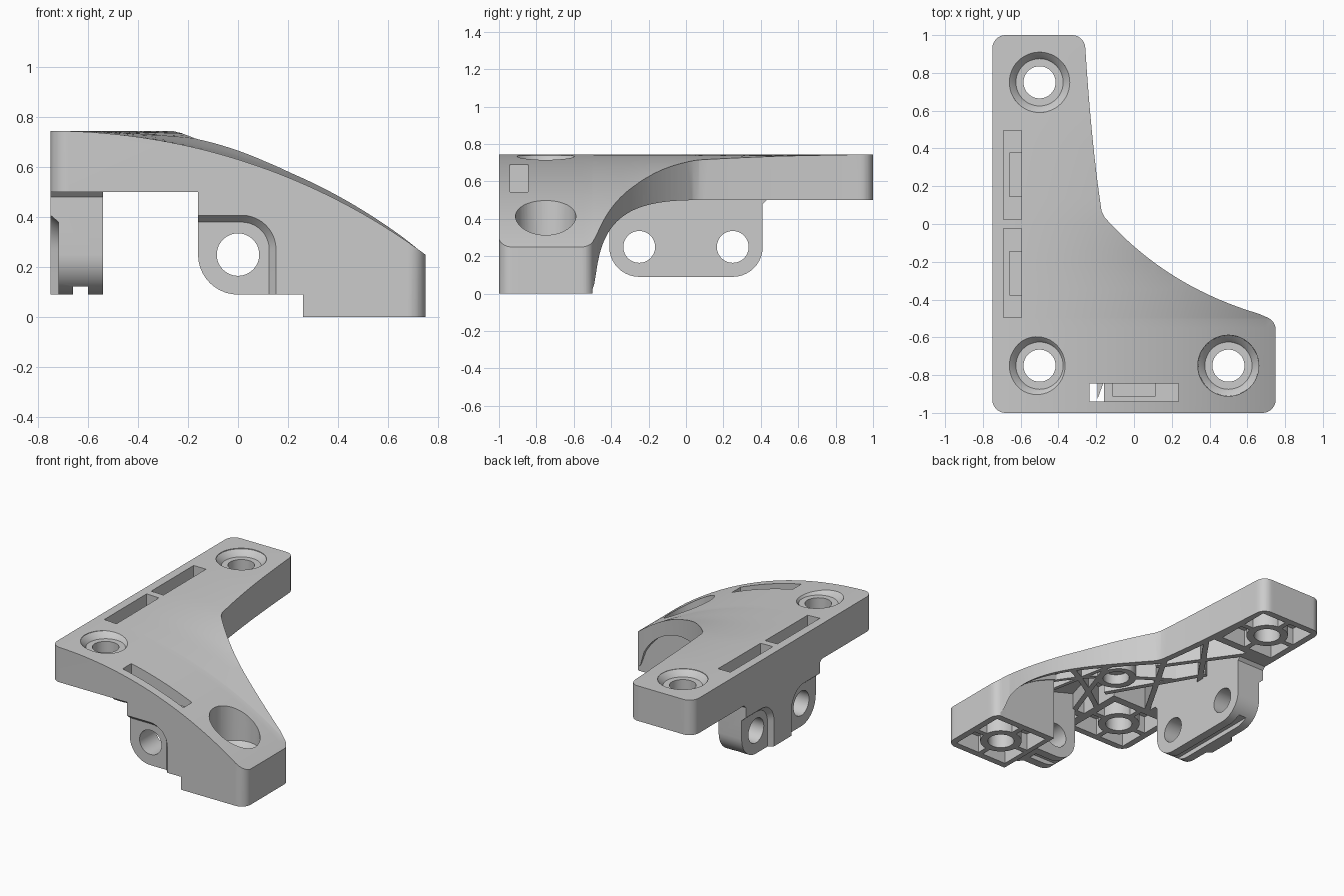
import bpy, bmesh
from math import sin, cos, pi, sqrt, radians
from mathutils import Vector

if "Cube" in bpy.data.objects:
    bpy.data.objects.remove(bpy.data.objects["Cube"])


def make(name, verts, faces):
    bm = bmesh.new()
    vs = [bm.verts.new(v) for v in verts]
    for f in faces:
        bm.faces.new([vs[i] for i in f])
    bmesh.ops.recalc_face_normals(bm, faces=bm.faces)
    me = bpy.data.meshes.new(name)
    bm.to_mesh(me)
    bm.free()
    ob = bpy.data.objects.new(name, me)
    bpy.context.collection.objects.link(ob)
    return ob


def loft(*rings):
    n = len(rings[0])
    verts = [p for r in rings for p in r]
    faces = [list(range(n)), list(range(len(verts) - n, len(verts)))]
    for k in range(len(rings) - 1):
        for i in range(n):
            j = (i + 1) % n
            faces.append([k * n + i, k * n + j, k * n + n + j, k * n + n + i])
    return make("helper", verts, faces)


def prism(pts, z0, z1):
    return loft([(x, y, z0) for x, y in pts], [(x, y, z1) for x, y in pts])


def box(x0, x1, y0, y1, z0, z1):
    return prism([(x0, y0), (x1, y0), (x1, y1), (x0, y1)], z0, z1)


def arc(cx, cy, r, a0, a1, n=10):
    return [(cx + r * cos(radians(a0 + (a1 - a0) * i / n)),
             cy + r * sin(radians(a0 + (a1 - a0) * i / n))) for i in range(n + 1)]


def circle(cx, cy, r):
    return arc(cx, cy, r, 0, 360 * 47 / 48, 47)


def rib(x, y, length, angle, w=0.035):
    d, a = length / 2, radians(angle)
    u, v = Vector((cos(a), sin(a))) * d, Vector((-sin(a), cos(a))) * w / 2
    c = Vector((x, y))
    return prism([tuple(c + p) for p in (-u - v, u - v, u + v, v - u)], -1.5, 1.2)


def boolean(a, b, op='DIFFERENCE'):
    m = a.modifiers.new("bool", 'BOOLEAN')
    m.operation, m.object, m.solver = op, b, 'EXACT'
    bpy.context.view_layer.objects.active = a
    bpy.ops.object.modifier_apply(modifier=m.name)
    bpy.data.objects.remove(b)


def bezier(p, q, r, n):
    return [tuple(p[k] * (1 - t) ** 2 + 2 * q[k] * t * (1 - t) + r[k] * t * t for k in (0, 1))
            for t in [i / n for i in range(n + 1)]]


# Surfaces: arched top that flattens towards the back, and underside
def top(x, y):
    drop = 2.52 - sqrt(2.52 ** 2 - (max(x, -0.75) + 0.75) ** 2)
    keys = [(-9, 1), (-0.5, 1), (-0.25, 0.87), (0.06, 0.45), (0.5, 0.17), (1, 0), (9, 0)]
    for (a, f), (b, g) in zip(keys, keys[1:]):
        if y <= b:
            return 0.745 - drop * (f + (g - f) * (y - a) / (b - a))


def bottom(x, y):
    if x >= 0.26 and y <= -0.5:
        return 0.0
    return 0.5 * sqrt(max(0, 1 - (max(x + 0.17, 0) / 0.87) ** 2))


def field(tf, bf):
    xs = sorted([-0.85 + 1.7 * i / 44 for i in range(45)] + [0.259, 0.26])
    ys = sorted([-1.1 + 2.2 * i / 32 for i in range(33)] + [-0.5, -0.499])
    nx, ny = len(xs), len(ys)
    verts = [(x, y, f(x, y)) for f in (tf, bf) for y in ys for x in xs]
    N, faces = nx * ny, []
    for j in range(ny - 1):
        for i in range(nx - 1):
            a = j * nx + i
            for s in (0, N):
                faces += [[a + s, a + 1 + s, a + nx + 1 + s], [a + s, a + nx + 1 + s, a + nx + s]]
    edge = ([i for i in range(nx)] + [j * nx + nx - 1 for j in range(1, ny)] +
            [(ny - 1) * nx + i for i in range(nx - 2, -1, -1)] + [j * nx for j in range(ny - 2, 0, -1)])
    for a, b in zip(edge, edge[1:] + edge[:1]):
        faces.append([a, b, b + N, a + N])
    return make("helper", verts, faces)


def inset(pts, d):
    out = []
    for i, p in enumerate(pts):
        p = Vector(p)
        e = (p - Vector(pts[i - 1])).normalized()
        f = (Vector(pts[(i + 1) % len(pts)]) - p).normalized()
        n, m = Vector((-e.y, e.x)), Vector((-f.y, f.x))
        out.append(tuple(p + (n + m) * d / (1 + n.dot(m))))
    return out


# Outline seen from above
outline = (arc(-0.68, -0.93, 0.07, 180, 270, 8) + arc(0.68, -0.93, 0.07, 270, 360, 8) +
           arc(0.68, -0.56, 0.07, 0, 68, 6) + bezier((0.66, -0.475), (0.17, -0.33), (-0.155, 0.035), 24) +
           bezier((-0.172, 0.07), (-0.225, 0.42), (-0.257, 0.92), 14) +
           arc(-0.328, 0.93, 0.07, 5, 90, 8) + arc(-0.68, 0.93, 0.07, 90, 180, 8))
bracket = prism(outline, -0.2, 1)
boolean(bracket, field(top, bottom), 'INTERSECT')
bracket.name = bracket.data.name = "corner_bracket"

# Hollow underside with stiffening ribs
cavity = prism(inset(outline, 0.045), -0.5, 1)
boolean(cavity, field(lambda x, y: top(x, y) - 0.06, lambda x, y: -1.0), 'INTERSECT')
screws = [(-0.5, 0.75, 0.5), (-0.5, -0.75, 0.5), (0.5, -0.75, 0)]
for x, y, z in screws:
    boolean(cavity, box(x - 0.26, x + 0.26, y - 0.26, y + 0.26, -1.4, 1.1))
for x, y, l, a in [(-0.38, 0.25, 0.6, 55), (-0.38, 0.22, 0.6, -55), (-0.38, -0.24, 0.7, 60),
                   (-0.35, -0.2, 0.7, -60), (0.0, -0.35, 1.0, -33), (0.0, -0.5, 0.8, 35),
                   (0.12, -0.5, 0.9, -75), (-0.1, -0.62, 0.8, 70)]:
    boolean(cavity, rib(x, y, l, a))
boolean(cavity, prism(circle(-0.1, -0.3, 0.13), -1.3, 1.3))
boolean(bracket, cavity)
boolean(bracket, prism(circle(-0.1, -0.3, 0.085), 0.2, 0.57))

# Front lug below the plate
front = ([(-0.28, 0.68), (-0.28, 0.5), (-0.16, 0.5)] + arc(0, 0.25, 0.16, 180, 270) +
         [(0.3, 0.09), (0.3, 0.48), (0.1, 0.56)])
boolean(bracket, loft([(x, -1, z) for x, z in front], [(x, -0.79, z) for x, z in front]), 'UNION')

# Side lug with rounded lower corners
side = ([(-0.53, 0.69), (-0.53, 0.5), (-0.43, 0.5), (-0.41, 0.48)] + arc(-0.25, 0.25, 0.16, 180, 270) +
        arc(0.25, 0.25, 0.16, 270, 360) + [(0.41, 0.48), (0.43, 0.5), (0.53, 0.5), (0.53, 0.69)])
boolean(bracket, loft([(-0.75, y, z) for y, z in side], [(-0.54, y, z) for y, z in side]), 'UNION')

# Tie slots, cross holes and chamfered recesses at the three lug eyes
boolean(bracket, box(-0.66, -0.6, -0.6, 0.6, 0, 0.122))
boolean(bracket, box(-0.1, 0.12, -0.91, -0.85, 0, 0.122))
outer = [(-0.3, 0.03), (0.155, 0.03)] + arc(0.015, 0.27, 0.14, 0, 90) + [(-0.3, 0.41)]
inner = [(-0.3, 0.03), (0.125, 0.03)] + arc(0.015, 0.27, 0.11, 0, 90) + [(-0.3, 0.38)]
eyes = [lambda u, d, z: (u, -1 + d, z),
        lambda u, d, z: (-0.75 + d, 0.25 - u, z),
        lambda u, d, z: (-0.75 + d, u - 0.25, z)]
for k, place in enumerate(eyes):
    boolean(bracket, loft([place(u, -0.003, z) for u, z in outer], [place(u, 0.032, z) for u, z in inner]))
    boolean(bracket, loft(*[[place(u, d, z) for u, z in circle(0, 0.25, 0.085)] for d in (-0.1, 0.3)]))
    for half, d0, d1, z in [(0.235, 0.06, 0.155, 0.5 if k == 0 else 0.56), (0.115, 0.09, 0.155, 0.39)]:
        slot = [(-half, d0), (half, d0), (half, d1), (-half, d1)]
        shift = 0 if k == 0 else -0.01
        boolean(bracket, loft([place(u + shift, d, z) for u, d in slot],
                              [place(u + shift, d, 1) for u, d in slot]))

# Screw pads: hollow base with ring boss, and stepped screw holes
for x, y, z in screws:
    pad = box(x - 0.205, x + 0.205, y - 0.205, y + 0.205, z - 0.1, z + 0.12)
    boolean(pad, prism(circle(x, y, 0.135), -1, 1))
    for a in (0, 90):
        boolean(pad, rib(x, y, 0.6, a))
    boolean(bracket, pad)
    profile = [(0.085, -0.2), (0.085, 0.2), (0.125, 0.2), (0.135, 0.215), (0.16, 0.24), (0.165, 0.8)]
    boolean(bracket, loft(*[[(px, py, z + h) for px, py in circle(x, y, r)] for r, h in profile]))

bpy.ops.object.select_all(action='DESELECT')
bracket.select_set(True)
bpy.context.view_layer.objects.active = bracket
bpy.ops.object.shade_smooth_by_angle(angle=radians(25))
